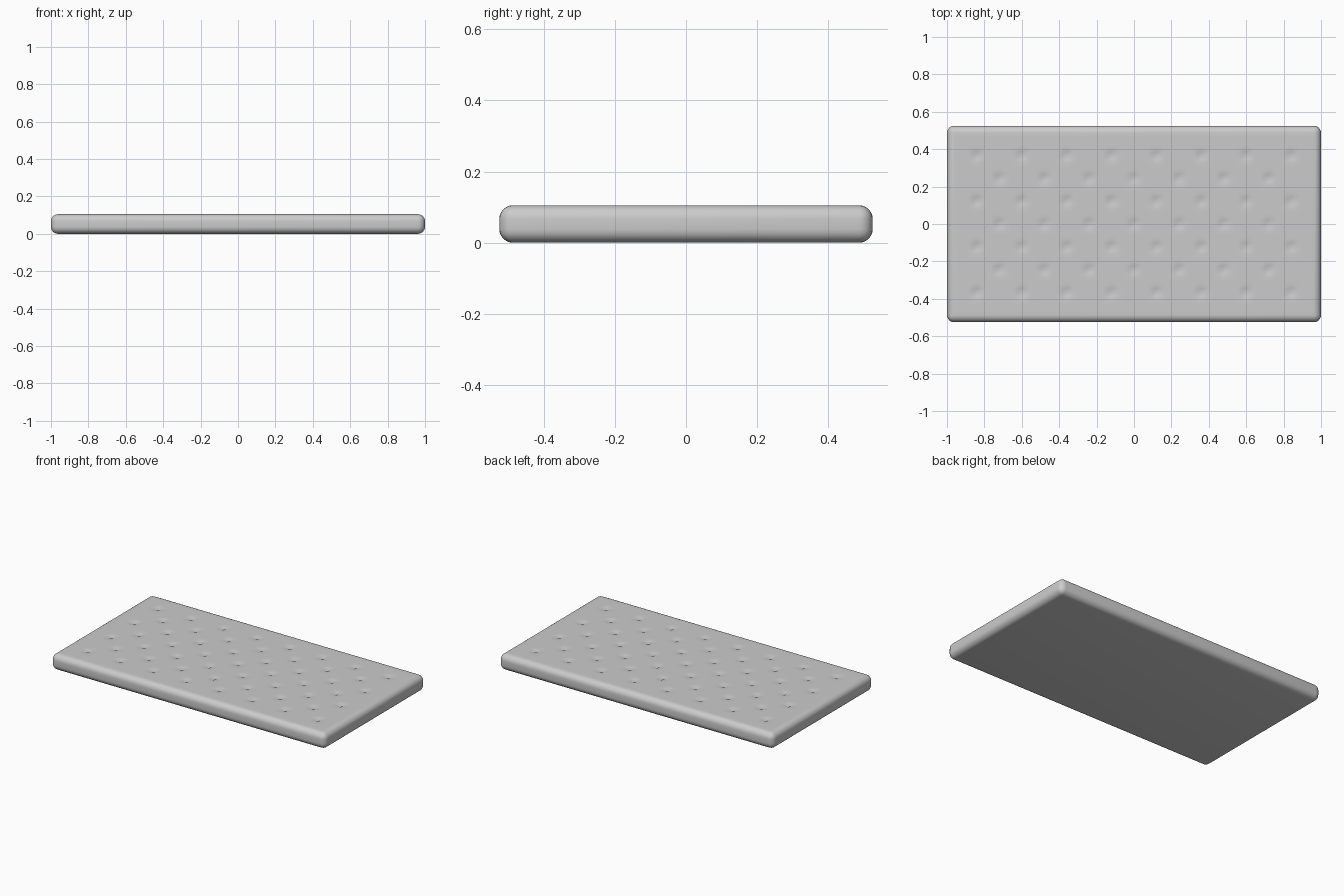
import bpy, bmesh, math

if "Cube" in bpy.data.objects:
    bpy.data.objects.remove(bpy.data.objects["Cube"])

LX, LY, H = 2.0, 1.05, 0.105
DX, DY = 0.12, 0.122      # half column pitch and row pitch of the tufts
N = 6                     # mesh cells per pitch
DEPTH, RADIUS = 0.012, 0.042

# Rounded mattress block
bm = bmesh.new()
bmesh.ops.create_cube(bm, size=1)
for v in bm.verts:
    v.co = (v.co.x * LX, v.co.y * LY, (v.co.z + 0.5) * H)
bmesh.ops.bevel(bm, geom=bm.edges[:], offset=0.038, segments=6, profile=0.5, affect='EDGES')


# Fine grid for the top surface
def slice_top(axis, step, count):
    no = [0, 0, 0]
    no[axis] = 1
    for i in range(-count, count + 1):
        co = [0, 0, 0]
        co[axis] = i * step
        faces = [f for f in bm.faces if f.normal.z > 0.999]
        edges = {e for f in faces for e in f.edges}
        verts = {v for f in faces for v in f.verts}
        bmesh.ops.bisect_plane(bm, geom=faces + list(edges) + list(verts),
                               dist=1e-6, plane_co=co, plane_no=no)


bm.normal_update()
slice_top(0, DX / N, 47)
slice_top(1, DY / N, 23)

# Staggered tuft dimples: rows of eight and seven
tufts = [(c * DX, r * DY) for r in range(-3, 4) for c in range(-7, 8) if (c + r) % 2 == 0]
for v in bm.verts:
    if v.co.z > H - 1e-5:
        x, y = v.co.x, v.co.y
        d = min(math.hypot(x - a, y - b) for a, b in tufts)
        if d < RADIUS:
            v.co.z -= DEPTH * (1 - d / RADIUS) ** 2

bmesh.ops.recalc_face_normals(bm, faces=bm.faces[:])
me = bpy.data.meshes.new("mattress")
bm.to_mesh(me)
bm.free()
ob = bpy.data.objects.new("mattress", me)
bpy.context.collection.objects.link(ob)
bpy.context.view_layer.objects.active = ob
ob.select_set(True)
bpy.ops.object.shade_smooth_by_angle(angle=math.radians(40))
